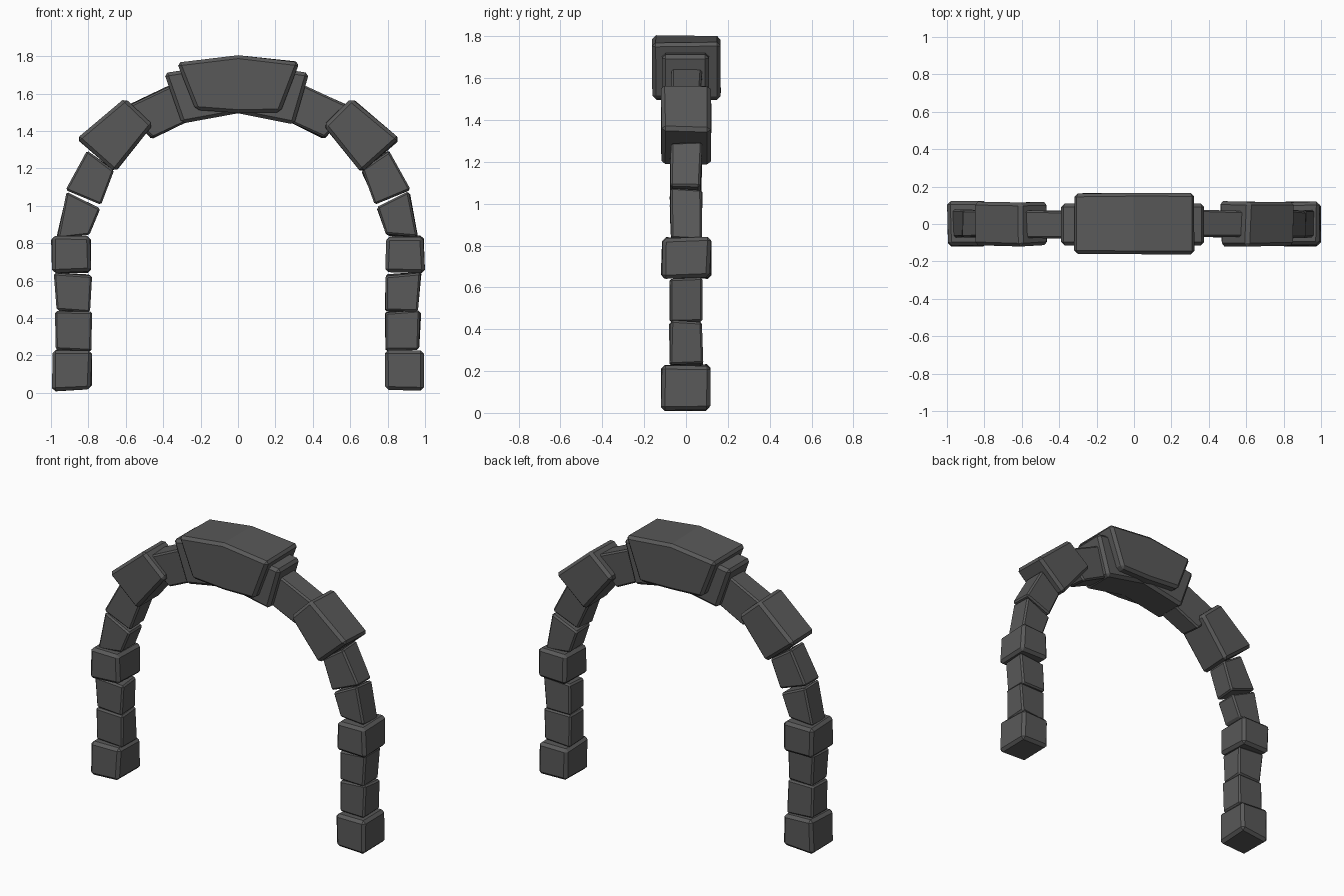
import bpy, bmesh, random

if "Cube" in bpy.data.objects:
    bpy.data.objects.remove(bpy.data.objects["Cube"])

random.seed(4)
stone = bpy.data.materials.new("dark_grey_stone")
stone.diffuse_color = (0.1, 0.1, 0.1, 1)
stone.use_nodes = True
stone.node_tree.nodes["Principled BSDF"].inputs["Base Color"].default_value = stone.diffuse_color


def block(name, outline, y0, y1, bevel, jitter=0.0, inset=1.0):
    """Extrude an (x, z) outline through the depth y0..y1 and chamfer it."""
    bm = bmesh.new()
    rings = []
    for y in (y0, y1):
        rings.append([bm.verts.new((x + random.uniform(-jitter, jitter),
                                    y + random.uniform(-jitter, jitter),
                                    z + random.uniform(-jitter, jitter)))
                      for x, z in outline])
    n = len(outline)
    bm.faces.new(rings[0])
    bm.faces.new(rings[1][::-1])
    for i in range(n):
        j = (i + 1) % n
        bm.faces.new((rings[0][j], rings[0][i], rings[1][i], rings[1][j]))
    bmesh.ops.recalc_face_normals(bm, faces=bm.faces)
    # chamfer only the sharp edges, not shallow bends
    edges = [e for e in bm.edges if e.calc_face_angle(0) > 0.6]
    bmesh.ops.bevel(bm, geom=edges, offset=bevel, segments=1,
                    affect='EDGES', profile=0.5)
    mesh = bpy.data.meshes.new(name)
    bm.to_mesh(mesh)
    bm.free()
    mesh.materials.append(stone)
    ob = bpy.data.objects.new(name, mesh)
    bpy.context.collection.objects.link(ob)
    return ob


# side stones from the ground up: name, left-hand outline, half depth, chamfer
stones = [
    ("foot_stone", [(-.99, .01), (-.785, .02), (-.785, .225), (-.99, .23)], .115, .018),
    ("lower_post_stone", [(-.97, .235), (-.785, .225), (-.785, .435), (-.975, .44)], .078, .01),
    ("upper_post_stone", [(-.965, .44), (-.79, .435), (-.785, .63), (-.98, .645)], .075, .01),
    ("impost_stone", [(-.995, .645), (-.79, .645), (-.79, .835), (-.995, .84)], .117, .018),
    ("lower_curve_stone", [(-.965, .83), (-.79, .845), (-.74, .99), (-.915, 1.075)], .073, .01),
    ("upper_curve_stone", [(-.92, 1.085), (-.735, 1.01), (-.66, 1.19), (-.81, 1.295)], .073, .01),
    ("shoulder_stone", [(-.865, 1.355), (-.655, 1.18), (-.455, 1.43), (-.61, 1.575)], .117, .018),
    ("crown_side_stone", [(-.62, 1.52), (-.46, 1.36), (-.27, 1.45), (-.34, 1.65)], .073, .01),
]
for name, pts, d, bev in stones:
    for side, s in (("left", 1), ("right", -1)):
        block(f"{name}_{side}", [(s * x, z) for x, z in pts], -d, d, bev, .006)

# keystone: bent inner block with a larger wedge around it
block("keystone_core", [(-.395, 1.71), (-.30, 1.44), (0, 1.495), (.30, 1.435),
                        (.38, 1.71), (0, 1.77)], -.115, .11, .018)
block("keystone_wedge", [(-.325, 1.765), (-.225, 1.51), (0, 1.495), (.225, 1.5),
                         (.325, 1.77), (0, 1.805)], -.162, .165, .018, .004)
